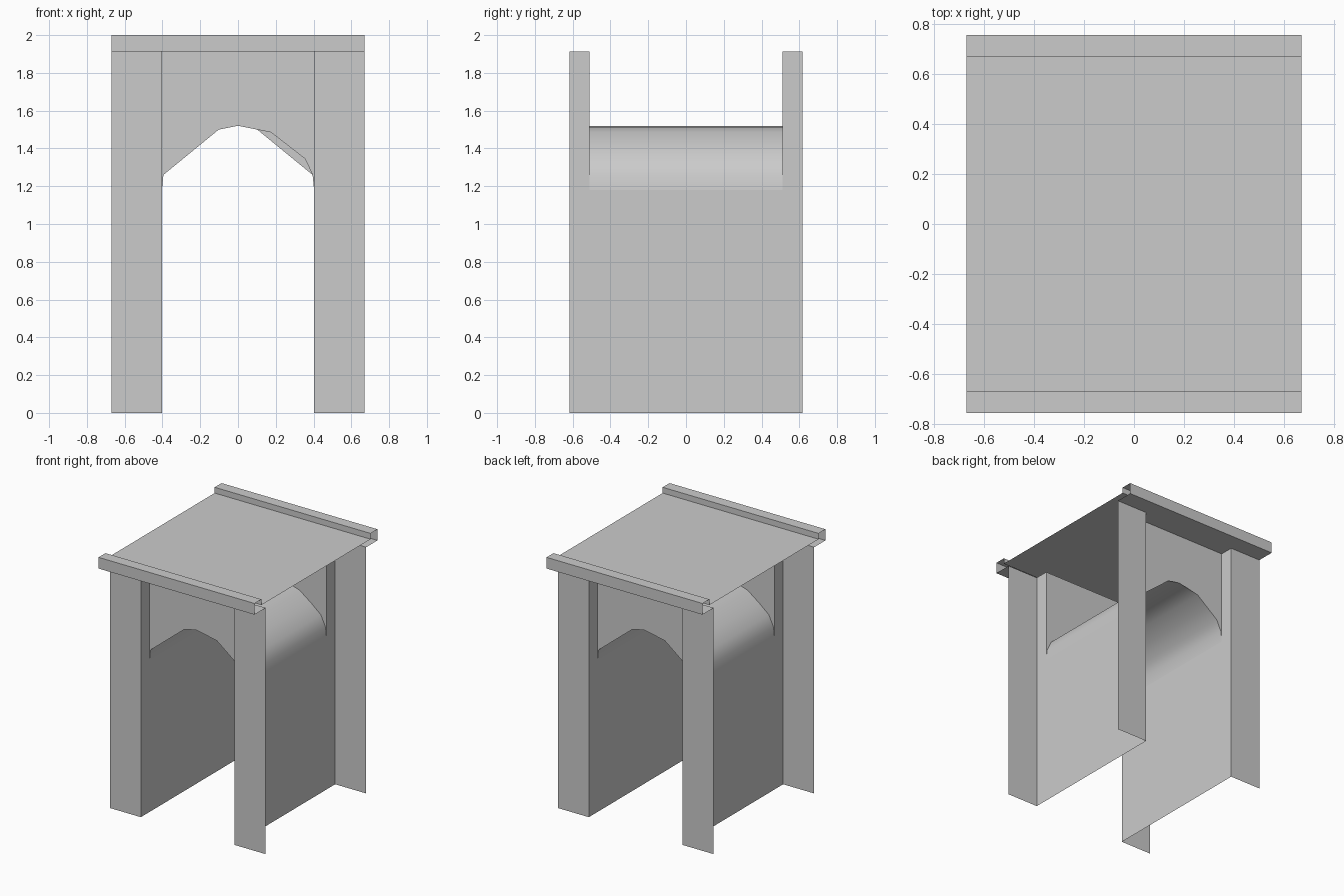
import bpy, bmesh, math
from mathutils import Vector

if "Cube" in bpy.data.objects:
    bpy.data.objects.remove(bpy.data.objects["Cube"])

W, A = 0.67, 0.403           # outer half width, arch opening half width
Y_PILLAR, Y_PANEL = 0.617, 0.51
Z_TOP, Z_SPRING = 1.913, 1.18


def finish(name, bm, smooth=False):
    bmesh.ops.remove_doubles(bm, verts=bm.verts, dist=1e-5)
    me = bpy.data.meshes.new(name)
    bm.to_mesh(me)
    bm.free()
    ob = bpy.data.objects.new(name, me)
    bpy.context.collection.objects.link(ob)
    if smooth:
        bpy.context.view_layer.objects.active = ob
        ob.select_set(True)
        bpy.ops.object.shade_smooth_by_angle(angle=math.radians(40))
        ob.select_set(False)
    return ob


def sheet(bm, pts, d):
    """Open sheet: sweep a polyline along vector d."""
    d = Vector(d)
    a = [bm.verts.new(p) for p in pts]
    b = [bm.verts.new(Vector(p) + d) for p in pts]
    for i in range(len(pts) - 1):
        bm.faces.new((a[i], a[i + 1], b[i + 1], b[i]))


# Arch outline, right springing point to left
half = [(A, Z_SPRING), (0.395, 1.26), (0.355, 1.345), (0.27, 1.415),
        (0.175, 1.485), (0.088, 1.514)]
arch = half + [(0, 1.52)] + [(-x, z) for x, z in reversed(half)]

# Tunnel walls with pillar faces, open on the outer side
for s, side in ((1, "right"), (-1, "left")):
    bm = bmesh.new()
    lower = [(W, Y_PILLAR), (A, Y_PILLAR), (A, -Y_PILLAR), (W, -Y_PILLAR)]
    sheet(bm, [(s * x, y, 0) for x, y in lower][::s], (0, 0, Z_SPRING))
    upper = [(W, Y_PILLAR), (A, Y_PILLAR), (A, Y_PANEL)]
    for t in (1, -1):
        sheet(bm, [(s * x, t * y, Z_SPRING) for x, y in upper][::s * t],
              (0, 0, Z_TOP - Z_SPRING))
    finish(side + "_wall", bm)

# Vault between the two arch panels
bm = bmesh.new()
sheet(bm, [(x, -Y_PANEL, z) for x, z in arch], (0, 2 * Y_PANEL, 0))
finish("arch_vault", bm, smooth=True)

# Recessed panels above the arch, with the ceiling of each recess
for s, side in ((-1, "front"), (1, "back")):
    bm = bmesh.new()
    outline = arch + [(-A, Z_TOP), (A, Z_TOP)]
    bm.faces.new([bm.verts.new((x, s * Y_PANEL, z)) for x, z in outline][::-s])
    sheet(bm, [(-A, s * Y_PANEL, Z_TOP), (-A, s * Y_PILLAR, Z_TOP)][::s],
          (2 * A, 0, 0))
    bmesh.ops.triangulate(bm, faces=[f for f in bm.faces if len(f.verts) > 4])
    finish(side + "_arch_panel", bm)

# Roof deck with hollow parapets, open at both ends
edge = [(0.617, Z_TOP), (0.755, Z_TOP), (0.755, 2), (0.67, 2), (0.67, 1.955)]
roof = edge + [(-y, z) for y, z in reversed(edge)]
bm = bmesh.new()
sheet(bm, [(-W, y, z) for y, z in roof], (2 * W, 0, 0))
finish("roof_with_parapets", bm)
